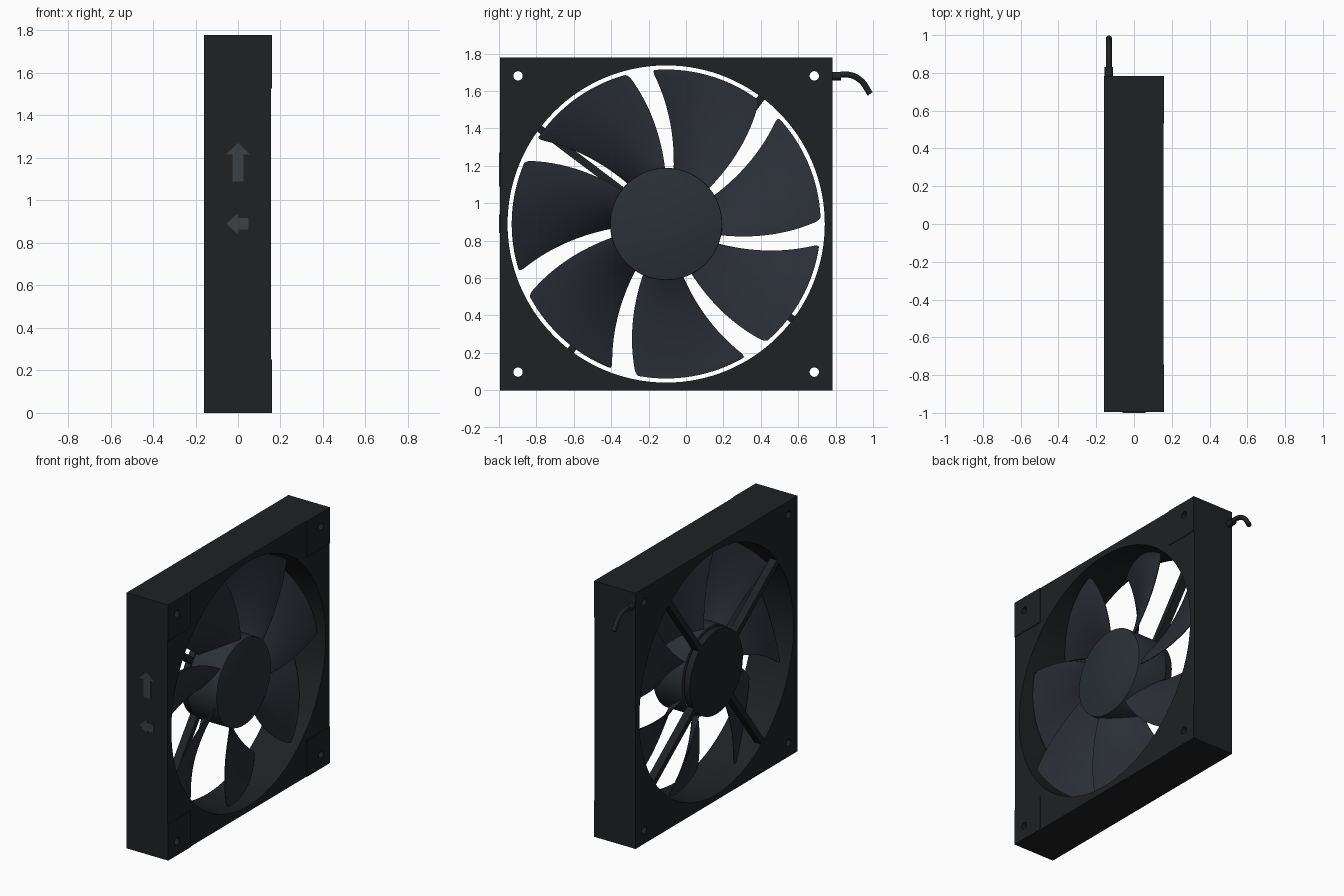
import bpy, bmesh, math
from mathutils import Matrix, Vector

if "Cube" in bpy.data.objects:
    bpy.data.objects.remove(bpy.data.objects["Cube"])

CY, CZ, H = -0.106, 0.889, 0.889      # fan axis and half frame size
BORE = 0.848


def material(name, rgb):
    m = bpy.data.materials.new(name)
    m.diffuse_color = (*rgb, 1)
    m.use_nodes = True
    m.node_tree.nodes["Principled BSDF"].inputs["Base Color"].default_value = m.diffuse_color
    return m


BLACK = material("frame_black", (0.014, 0.015, 0.017))
BLADE = material("blade_slate", (0.024, 0.028, 0.038))
HUB = material("hub_slate", (0.023, 0.030, 0.036))
GREY = material("arrow_grey", (0.045, 0.052, 0.06))


def finish(bm, name, mat, angle=35):
    bmesh.ops.recalc_face_normals(bm, faces=bm.faces)
    me = bpy.data.meshes.new(name)
    bm.to_mesh(me)
    bm.free()
    ob = bpy.data.objects.new(name, me)
    bpy.context.collection.objects.link(ob)
    me.materials.append(mat)
    smooth(ob, angle)
    return ob


def smooth(ob, angle=35):
    bpy.ops.object.select_all(action='DESELECT')
    ob.select_set(True)
    bpy.context.view_layer.objects.active = ob
    bpy.ops.object.shade_smooth_by_angle(angle=math.radians(angle))


def add_box(bm, lo, hi):
    lo, hi = Vector(lo), Vector(hi)
    m = Matrix.Translation((lo + hi) / 2) @ Matrix.Diagonal((*(hi - lo), 1))
    bmesh.ops.create_cube(bm, size=1, matrix=m)


def add_cyl(bm, x0, x1, y, z, r, n):
    m = Matrix.Translation(((x0 + x1) / 2, y, z)) @ Matrix.Rotation(math.pi / 2, 4, 'Y')
    bmesh.ops.create_cone(bm, cap_ends=True, segments=n, radius1=r, radius2=r, depth=abs(x1 - x0), matrix=m)


def prism(name, pts, y0, y1, mat):
    bm = bmesh.new()
    f = bm.faces.new([bm.verts.new((x, y0, z)) for x, z in pts])
    ext = bmesh.ops.extrude_face_region(bm, geom=[f])
    bmesh.ops.translate(bm, vec=(0, y1 - y0, 0), verts=[v for v in ext["geom"] if isinstance(v, bmesh.types.BMVert)])
    return finish(bm, name, mat)


# frame block with corner pads
bm = bmesh.new()
add_box(bm, (-0.16, CY - H, 0), (0.155, CY + H, 2 * H))
frame = finish(bm, "frame", BLACK)
bm = bmesh.new()
corners = [(sy, sz) for sy in (-1, 1) for sz in (-1, 1)]
for sy, sz in corners:
    a, b = (CY + sy * H, CZ + sz * H), (CY + sy * (H - 0.252), CZ + sz * (H - 0.252))
    add_box(bm, (0.155, min(a[0], b[0]), min(a[1], b[1])), (0.16, max(a[0], b[0]), max(a[1], b[1])))
pads = finish(bm, "corner_pads", BLACK)

# bore and screw holes
bm = bmesh.new()
add_cyl(bm, -0.3, 0.3, CY, CZ, BORE, 128)
for sy, sz in corners:
    add_cyl(bm, -0.3, 0.3, CY + sy * 0.792, CZ + sz * 0.792, 0.025, 32)
cutter = finish(bm, "hole_cutter", BLACK)
cutter.hide_render = True
for ob in (frame, pads):
    mod = ob.modifiers.new("holes", 'BOOLEAN')
    mod.object, mod.operation, mod.solver = cutter, 'DIFFERENCE', 'EXACT'
    bpy.context.view_layer.objects.active = ob
    bpy.ops.object.modifier_apply(modifier=mod.name)
    smooth(ob)
bpy.data.objects.remove(cutter)

# raised arrows for spin and airflow
prism("spin_arrow", [(0, 1.27), (-0.06, 1.215), (-0.026, 1.215), (-0.026, 1.09),
                     (0.026, 1.09), (0.026, 1.215), (0.06, 1.215)], -1.0, -0.994, GREY)
prism("airflow_arrow", [(-0.055, 0.89), (0, 0.94), (0, 0.918), (0.05, 0.918),
                        (0.05, 0.862), (0, 0.862), (0, 0.84)], -1.0, -0.994, GREY)

# motor mount plate and four struts
bm = bmesh.new()
add_cyl(bm, -0.16, -0.115, CY, CZ, 0.29, 96)
finish(bm, "motor_mount", BLACK)
for i in range(4):
    bm = bmesh.new()
    add_box(bm, (-0.16, 0.25, -0.02), (-0.105, BORE + 0.012, 0.02))
    bm.transform(Matrix.Translation((0, CY, CZ)) @ Matrix.Rotation(math.radians(53 + 90 * i), 4, 'X'))
    finish(bm, f"strut_{i + 1}", BLACK)

# rotor hub
bm = bmesh.new()
add_cyl(bm, -0.105, 0.12, CY, CZ, 0.30, 96)
rim = [e for e in bm.edges if all(v.co.x > 0.1 for v in e.verts)]
bmesh.ops.bevel(bm, geom=rim, offset=0.006, segments=2, affect='EDGES', profile=0.5)
finish(bm, "rotor_hub", HUB)


# swept, pitched blades: t runs from hub to tip, s from leading to trailing edge
def blade_point(t, s, side):
    r = 0.285 + (0.826 - 0.285) * t
    lead, trail = 39.5 + 10.5 * t + 3 * t * t, 82 + 11 * t + 2.3 * t * t
    k = max(0, (t - 0.94) / 0.06)                    # rounded tip corners
    inset = 1.1 * (1 - math.sqrt(max(0, 1 - k * k)))
    a = math.radians(lead + inset + (trail - lead - 2 * inset) * s)
    x = 0.10 - 0.19 * s + 0.022 * math.sin(math.pi * s)
    thick = 0.003 + 0.009 * math.sin(math.pi * s) ** 0.5 if 0 < s < 1 else 0.003
    return Vector((x + side * thick, r * math.cos(a), r * math.sin(a)))


NT, NS = 20, 16
ts = [0.94 * i / 14 for i in range(15)] + [0.94 + 0.06 * math.sin(math.pi / 2 * i / 6) for i in range(1, 7)]
for n in range(7):
    bm = bmesh.new()
    rings = []
    for t in ts:
        loop = [(i / NS, 1) for i in range(NS + 1)] + [(i / NS, -1) for i in range(NS, -1, -1)]
        rings.append([bm.verts.new(blade_point(t, s, side)) for s, side in loop])
    m = len(rings[0])
    for a, b in zip(rings, rings[1:]):
        for i in range(m):
            bm.faces.new((a[i], a[(i + 1) % m], b[(i + 1) % m], b[i]))
    for ring in (rings[0], rings[-1]):
        for i in range(NS):
            bm.faces.new((ring[i], ring[i + 1], ring[m - 2 - i], ring[m - 1 - i]))
    bm.transform(Matrix.Translation((0, CY, CZ)) @ Matrix.Rotation(2 * math.pi * n / 7, 4, 'X'))
    finish(bm, f"blade_{n + 1}", BLADE, 40)


# power cable with strain relief
def tube(name, pts, radius):
    cu = bpy.data.curves.new(name, 'CURVE')
    cu.dimensions = '3D'
    cu.bevel_depth, cu.bevel_resolution, cu.use_fill_caps = radius, 4, True
    sp = cu.splines.new('BEZIER')
    sp.bezier_points.add(len(pts) - 1)
    for p, (y, z) in zip(sp.bezier_points, pts):
        p.co = (-0.133, y, z)
        p.handle_left_type = p.handle_right_type = 'AUTO'
    cu.materials.append(BLACK)
    bpy.context.collection.objects.link(bpy.data.objects.new(name, cu))


tube("cable_sleeve", [(0.76, 1.68), (0.83, 1.68)], 0.023)
tube("cable", [(0.78, 1.68), (0.87, 1.687), (0.93, 1.66), (0.985, 1.585)], 0.016)
